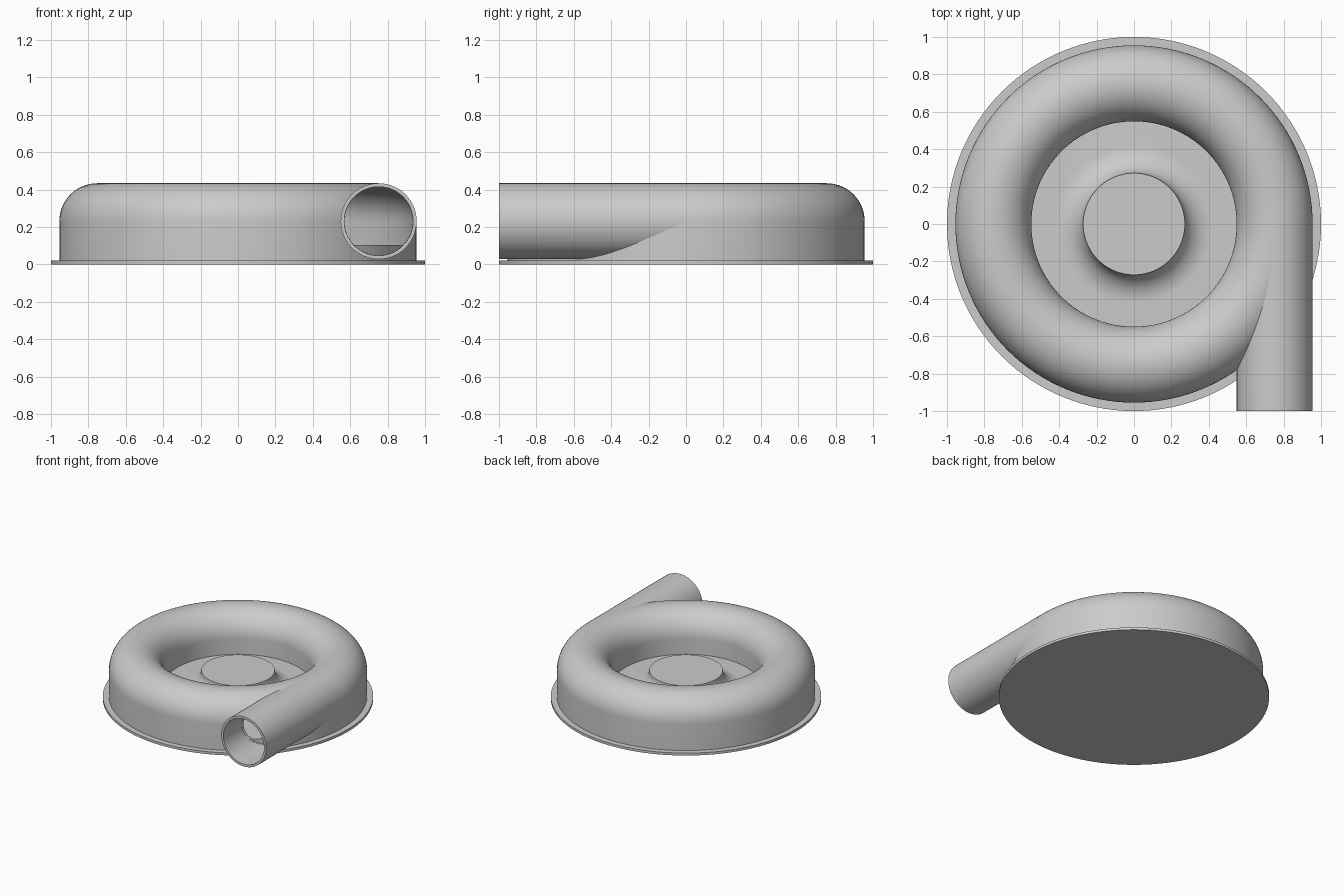
import bpy, bmesh, math
from mathutils import Matrix

if "Cube" in bpy.data.objects:
    bpy.data.objects.remove(bpy.data.objects["Cube"], do_unlink=True)

RING, TUBE, AXIS_Z = 0.752, 0.203, 0.231   # volute centreline radius, tube radius, height
WALL = 0.019
BASE_TOP, FLOOR_TOP = 0.02, 0.105
SEGMENTS = 128

grey = bpy.data.materials.new("housing_grey")
grey.use_nodes = True
grey.diffuse_color = (0.6, 0.6, 0.6, 1)
grey.node_tree.nodes["Principled BSDF"].inputs["Base Color"].default_value = (0.6, 0.6, 0.6, 1)


def revolve(name, profile, segments=SEGMENTS, closed=False, matrix=None):
    """Turn a (radius, height) profile about the z axis into a solid."""
    bm = bmesh.new()
    rings = []
    for i in range(segments):
        a = 2 * math.pi * i / segments
        rings.append([bm.verts.new((r * math.cos(a), r * math.sin(a), z)) for r, z in profile])
    count = len(profile)
    for i in range(segments):
        p, q = rings[i], rings[(i + 1) % segments]
        for j in range(count if closed else count - 1):
            k = (j + 1) % count
            bm.faces.new((p[j], q[j], q[k], p[k]))
    bmesh.ops.remove_doubles(bm, verts=bm.verts, dist=1e-5)
    bmesh.ops.dissolve_degenerate(bm, edges=bm.edges, dist=1e-6)
    bmesh.ops.recalc_face_normals(bm, faces=bm.faces)
    if matrix:
        bm.transform(matrix)
    mesh = bpy.data.meshes.new(name)
    bm.to_mesh(mesh)
    bm.free()
    mesh.materials.append(grey)
    obj = bpy.data.objects.new(name, mesh)
    bpy.context.collection.objects.link(obj)
    return obj


def select(obj):
    bpy.ops.object.select_all(action='DESELECT')
    obj.select_set(True)
    bpy.context.view_layer.objects.active = obj


def cut(obj, cutter):
    select(obj)
    mod = obj.modifiers.new("cut", 'BOOLEAN')
    mod.operation, mod.solver, mod.object = 'DIFFERENCE', 'EXACT', cutter
    bpy.ops.object.modifier_apply(modifier=mod.name)


def arch(radius, bottom, steps=32):
    """Half-round top on straight sides."""
    top = [(RING + radius * math.cos(math.pi * i / steps),
            AXIS_Z + radius * math.sin(math.pi * i / steps)) for i in range(steps + 1)]
    return [(RING + radius, bottom)] + top + [(RING - radius, bottom)]


# Base plate
base = revolve("base_plate", [(0, 0), (1, 0), (1, BASE_TOP), (0, BASE_TOP)])

# Ring-shaped volute and its hollow
volute = revolve("volute_housing", arch(TUBE, BASE_TOP), closed=True)
cavity = revolve("cavity_cutter", arch(TUBE - WALL, FLOOR_TOP - 0.015), closed=True)

# Outlet pipe, tangent to the ring and open at the front
to_front = Matrix.Translation((RING, 0, AXIS_Z)) @ Matrix.Rotation(math.pi / 2, 4, 'X')
bore_r = TUBE - WALL
pipe = revolve("outlet_pipe", [(TUBE, 0.02), (TUBE, 1), (bore_r, 1), (bore_r, 0.02)],
               64, True, to_front)
bore = revolve("bore_cutter", [(0, 0.03), (bore_r - 0.001, 0.03), (bore_r - 0.001, 1.2), (0, 1.2)],
               64, False, to_front)

cut(volute, cavity)
cut(volute, bore)
cut(pipe, cavity)
for cutter in (cavity, bore):
    bpy.data.objects.remove(cutter, do_unlink=True)

# Floor with the raised central hub and its concave flare
hub_r, flare, rise = 0.272, 0.15, AXIS_Z - FLOOR_TOP
sweep = [math.pi / 2 * i / 16 for i in range(17)]
flare_pts = [(hub_r + flare * (1 - math.cos(a)), AXIS_Z - rise * math.sin(a)) for a in sweep]
hub = revolve("hub_and_floor", [(0, AXIS_Z)] + flare_pts
              + [(0.945, FLOOR_TOP), (0.945, BASE_TOP), (0, BASE_TOP)])

for obj in (base, volute, pipe, hub):
    select(obj)
    bpy.ops.object.shade_smooth_by_angle(angle=math.radians(30))
